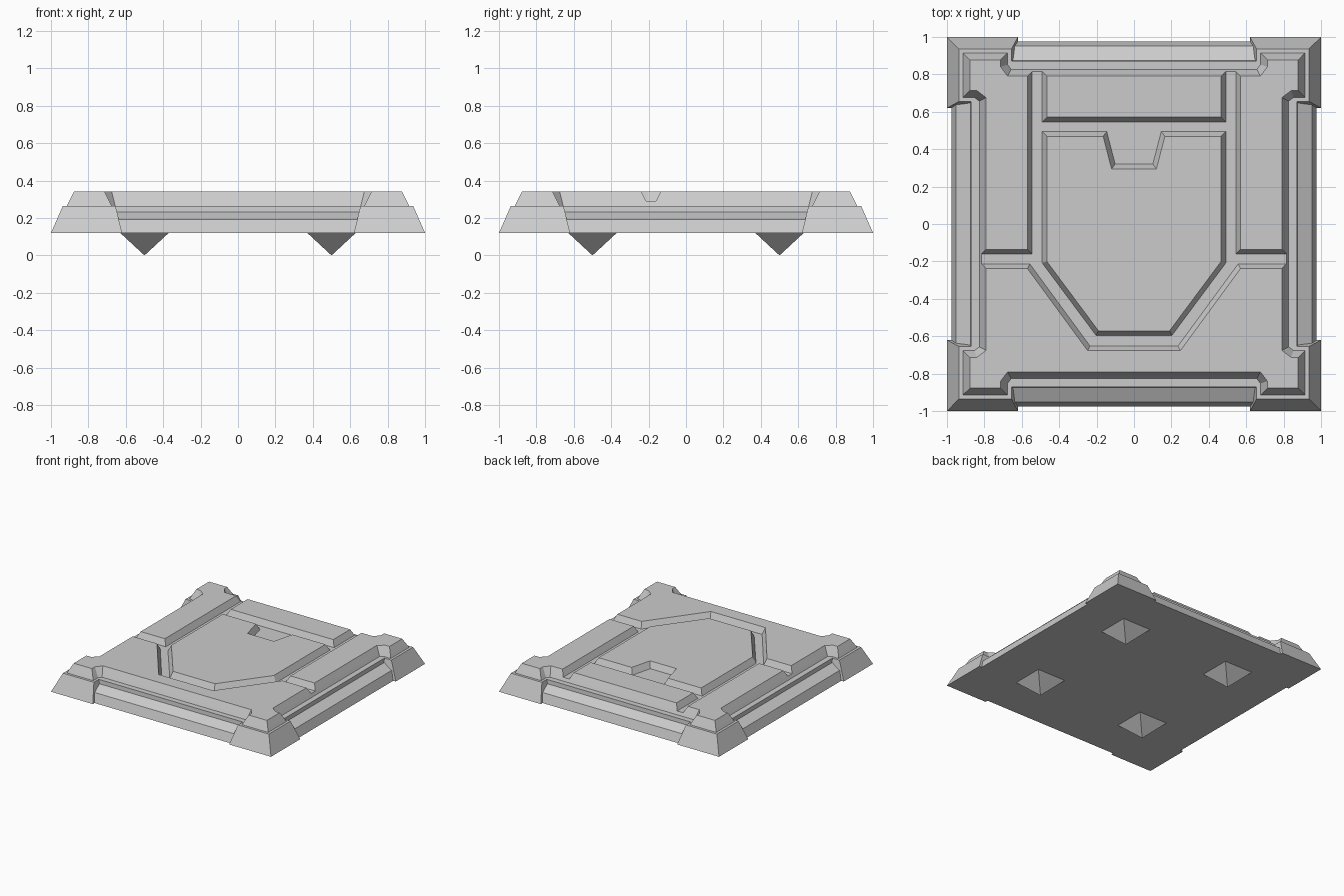
import bpy
from mathutils import Vector

if "Cube" in bpy.data.objects:
    bpy.data.objects.remove(bpy.data.objects["Cube"])


def loft(name, rings):
    """Closed solid through a list of (xy polygon, z) rings, bottom to top, counter-clockwise."""
    n = len(rings[0][0])
    verts = [(x, y, z) for poly, z in rings for x, y in poly]
    faces = [list(range(n))[::-1], [len(verts) - n + i for i in range(n)]]
    for r in range(len(rings) - 1):
        for i in range(n):
            a, b = r * n + i, r * n + (i + 1) % n
            faces.append([a, b, b + n, a + n])
    me = bpy.data.meshes.new(name)
    me.from_pydata(verts, [], faces)
    me.update()
    ob = bpy.data.objects.new(name, me)
    bpy.context.collection.objects.link(ob)
    return ob


def grow(poly, d):
    """Mitred outward offset of a counter-clockwise polygon."""
    out = []
    for i, p in enumerate(poly):
        p = Vector(p)
        e0 = (p - Vector(poly[i - 1])).normalized()
        e1 = (Vector(poly[(i + 1) % len(poly)]) - p).normalized()
        n0, n1 = Vector((e0.y, -e0.x)), Vector((e1.y, -e1.x))
        out.append(tuple(p + (n0 + n1) * d / (1 + n0.dot(n1))))
    return out


def rect(x0, x1, y0, y1):
    return [(x0, y0), (x1, y0), (x1, y1), (x0, y1)]


def square(h):
    return rect(-h, h, -h, h)


def mirror(pts, sx, sy):
    out = [(x * sx, y * sy) for x, y in pts]
    return out[::-1] if sx * sy < 0 else out


BOTTOM, LEDGE, FLOOR, TOP = 0.12, 0.265, 0.29, 0.34

# Base slab with stepped edge strips
loft("base_slab", [(square(0.977), BOTTOM), (square(0.951), 0.192),
                   (square(0.875), 0.232), (square(0.872), LEDGE)])

# Corner blocks and pointed feet
for sx in (-1, 1):
    for sy in (-1, 1):
        loft("corner_block", [(mirror(rect(0.62, 1, 0.62, 1), sx, sy), BOTTOM),
                              (mirror(rect(0.655, 0.936, 0.655, 0.936), sx, sy), LEDGE)])
        foot = rect(sx * 0.5 - 0.13, sx * 0.5 + 0.13, sy * 0.5 - 0.13, sy * 0.5 + 0.13)
        cx, cy = sx * 0.5, sy * 0.5
        loft("foot_spike", [(rect(cx - 0.0005, cx + 0.0005, cy - 0.0005, cy + 0.0005), 0),
                            (foot, BOTTOM)])

# Outline of one raised corner, repeated around the tile
corner = [(0.79, 0.675), (0.84, 0.713), (0.878, 0.713), (0.878, 0.878),
          (0.713, 0.878), (0.713, 0.84), (0.675, 0.79)]
outline = [p for sx, sy in ((1, 1), (-1, 1), (-1, -1), (1, -1)) for p in mirror(corner, sx, sy)]

# Plate forming the groove floor
loft("groove_floor", [(grow(outline, 0.037), LEDGE), (grow(outline, 0.025), FLOOR)])

# Raised panels separated by bevelled grooves
side = [(0.57, 0.79), (0.57, -0.135), (0.79, -0.135)] + corner
panels = {
    "right_panel": side,
    "left_panel": mirror(side, -1, 1),
    "back_panel": rect(-0.466, 0.466, 0.571, 0.79),
    "front_panel": mirror(corner, -1, -1) + mirror(corner, 1, -1) + [
        (0.79, -0.238), (0.57, -0.238), (0.248, -0.677),
        (-0.248, -0.677), (-0.57, -0.238), (-0.79, -0.238)],
    "shield_panel": [(-0.19, -0.571), (0.19, -0.571), (0.466, -0.2), (0.466, 0.469),
                     (0.165, 0.469), (0.12, 0.295), (-0.12, 0.295), (-0.165, 0.469),
                     (-0.466, 0.469), (-0.466, -0.2)],
}
for name, poly in panels.items():
    loft(name, [(grow(poly, 0.025), FLOOR), (poly, TOP)])
